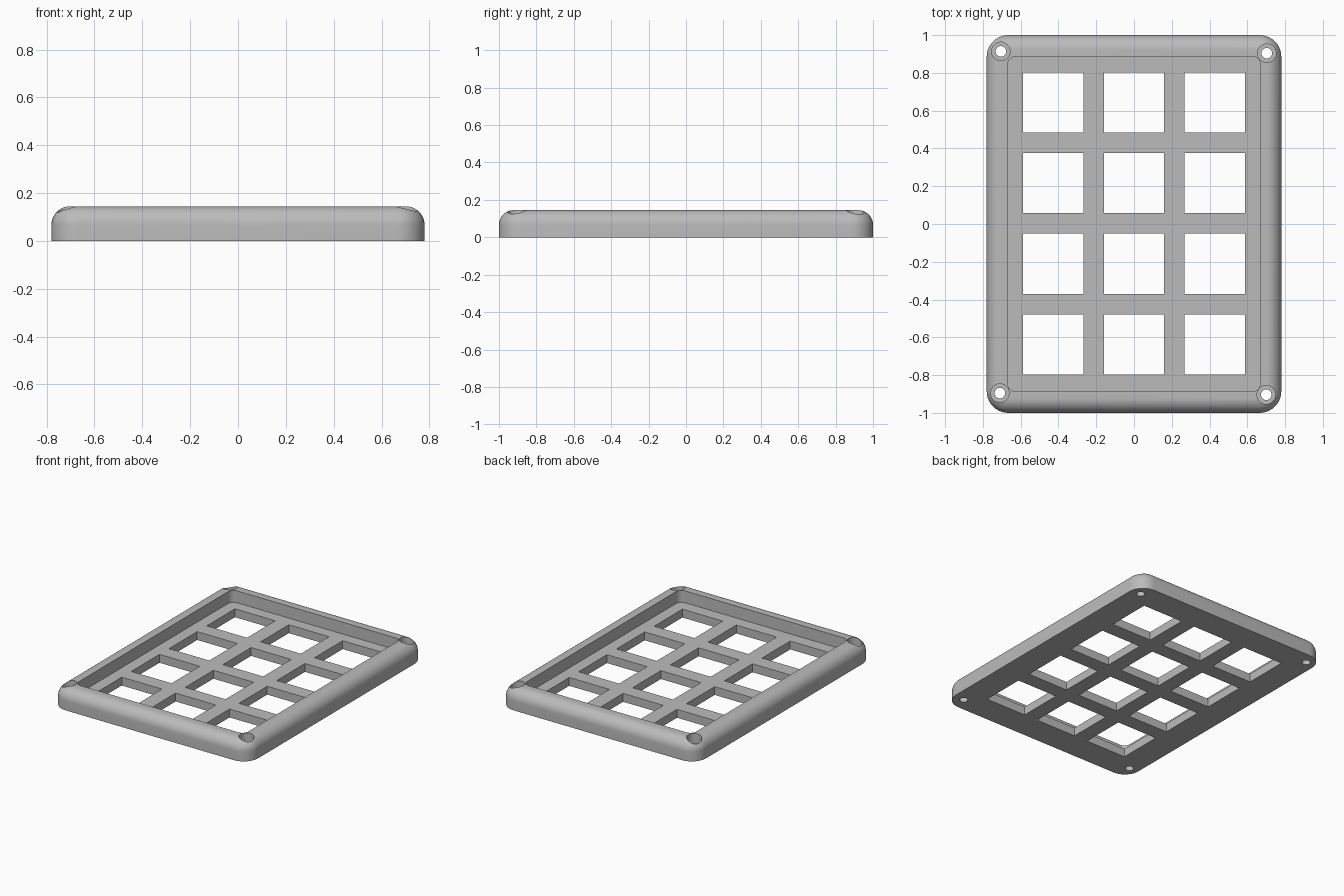
import bpy
import bmesh
import math

default = bpy.data.objects.get("Cube")
if default:
    bpy.data.objects.remove(default, do_unlink=True)

HALF_X, HALF_Y, HEIGHT = 0.78, 1.0, 0.145
CORNER, FILLET = 0.115, 0.078
FLOOR = 0.06
HOLE, PITCH = 0.319, 0.427

grey = bpy.data.materials.new("light_grey_plastic")
grey.use_nodes = True
colour = (0.5, 0.5, 0.5, 1)
grey.diffuse_color = colour
grey.node_tree.nodes["Principled BSDF"].inputs["Base Color"].default_value = colour


def rounded_rect(hx, hy, radius, z, steps=10):
    """Counter-clockwise outline with rounded corners."""
    points = []
    for quarter, (sx, sy) in enumerate([(1, 1), (-1, 1), (-1, -1), (1, -1)]):
        for i in range(steps + 1):
            a = math.pi / 2 * (quarter + i / steps)
            points.append((sx * (hx - radius) + radius * math.cos(a),
                           sy * (hy - radius) + radius * math.sin(a), z))
    return points


def circle(cx, cy, radius, z, sides=32):
    return [(cx + radius * math.cos(math.tau * i / sides),
             cy + radius * math.sin(math.tau * i / sides), z) for i in range(sides)]


def rectangle(cx, cy, half, z):
    return [(cx + sx * half, cy + sy * half, z)
            for sx, sy in [(1, 1), (-1, 1), (-1, -1), (1, -1)]]


def add_stack(bm, outlines):
    """Bridge a stack of outlines and cap both ends."""
    rings = [[bm.verts.new(p) for p in outline] for outline in outlines]
    for low, high in zip(rings, rings[1:]):
        n = len(low)
        for i in range(n):
            j = (i + 1) % n
            bm.faces.new((low[i], low[j], high[j], high[i]))
    bm.faces.new(list(reversed(rings[0])))
    bm.faces.new(rings[-1])


def make_object(name, bm):
    bmesh.ops.recalc_face_normals(bm, faces=bm.faces)
    mesh = bpy.data.meshes.new(name)
    bm.to_mesh(mesh)
    bm.free()
    mesh.materials.append(grey)
    obj = bpy.data.objects.new(name, mesh)
    bpy.context.collection.objects.link(obj)
    return obj


# Tray: straight sides, rounded upper edge, recess down to the floor
bm = bmesh.new()
outlines = [rounded_rect(HALF_X, HALF_Y, CORNER, 0)]
for i in range(11):
    a = math.pi / 2 * i / 10
    inset = FILLET * (1 - math.cos(a))
    outlines.append(rounded_rect(HALF_X - inset, HALF_Y - inset, CORNER - inset,
                                 HEIGHT - FILLET * (1 - math.sin(a))))
for z in (HEIGHT, FLOOR):
    outlines.append(rounded_rect(0.67, 0.887, 0.045, z))
add_stack(bm, outlines)
tray = make_object("keypad_frame", bm)

# Cutter: grid of square key openings and four counterbored screw holes
bm = bmesh.new()
for column in range(3):
    for row in range(4):
        cx, cy = (column - 1) * PITCH, (row - 1.5) * PITCH + 0.003
        add_stack(bm, [rectangle(cx, cy, HOLE / 2, z) for z in (-0.1, 0.1)])
for cx, cy in [(-0.705, 0.914), (0.703, 0.904), (-0.71, -0.895), (0.7, -0.904)]:
    add_stack(bm, [circle(cx, cy, r, z) for r, z in
                   [(0.028, -0.1), (0.028, 0.075), (0.049, 0.075), (0.049, 0.3)]])
cutter = make_object("opening_cutter", bm)
cutter.hide_render = True

# Cut the openings, then drop the cutter
cut = tray.modifiers.new("openings", 'BOOLEAN')
cut.operation = 'DIFFERENCE'
cut.solver = 'EXACT'
cut.object = cutter
bpy.context.view_layer.objects.active = tray
tray.select_set(True)
bpy.ops.object.modifier_apply(modifier=cut.name)
bpy.data.objects.remove(cutter, do_unlink=True)

bpy.ops.object.shade_smooth_by_angle(angle=math.radians(30))
